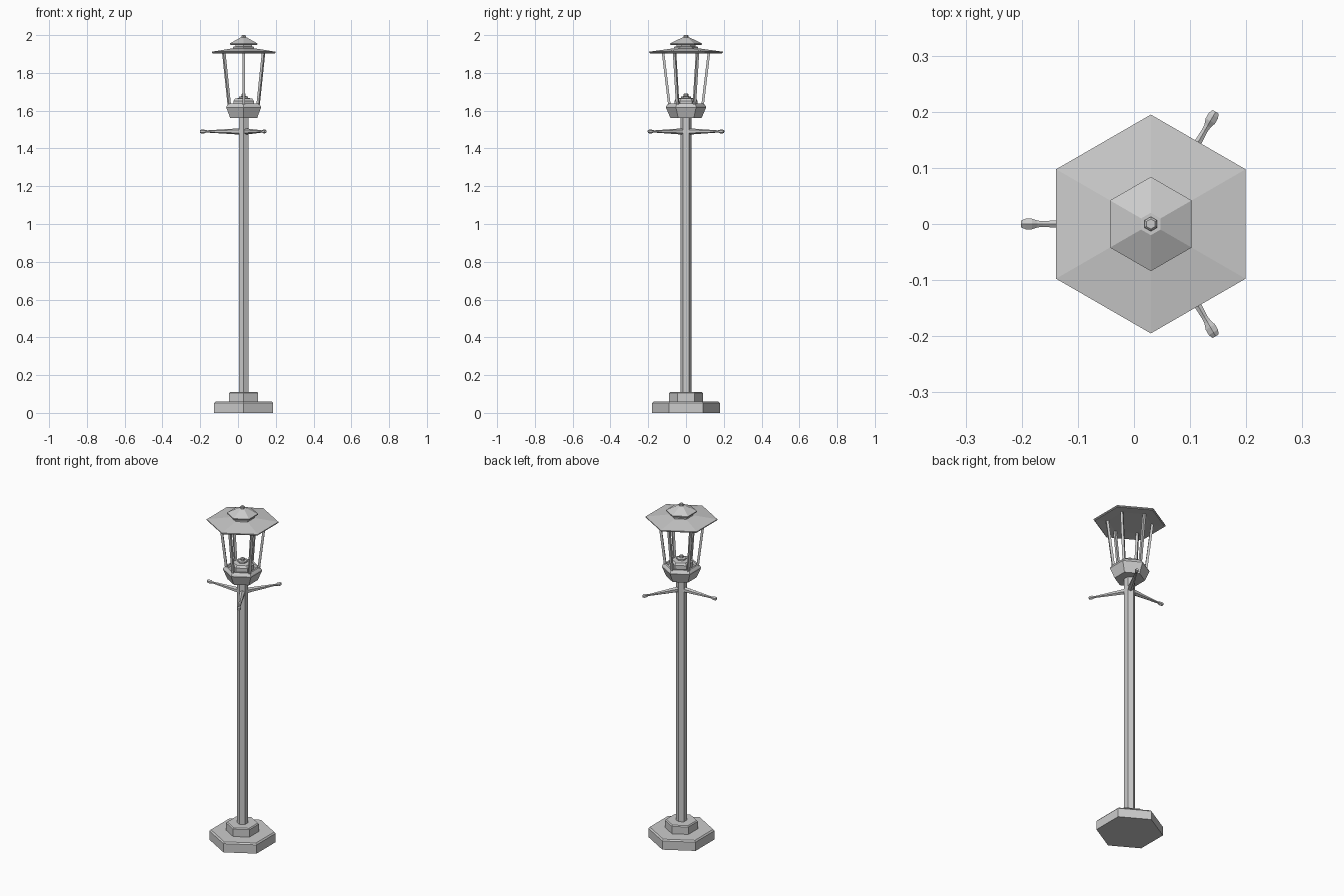
import bpy, bmesh
from math import radians, cos, sin
from mathutils import Matrix, Vector

if "Cube" in bpy.data.objects:
    bpy.data.objects.remove(bpy.data.objects["Cube"])

CX = 0.03  # lamp axis
AXIS = Matrix.Translation((CX, 0, 0))


def lathe(name, profile, sides=6, start=90, matrix=AXIS):
    """Flat-faced solid of revolution from (radius, height) points, bottom to top."""
    bm = bmesh.new()
    rings = []
    for r, z in profile:
        rings.append([bm.verts.new((r * cos(radians(start + 360 * i / sides)),
                                    r * sin(radians(start + 360 * i / sides)), z))
                      for i in range(sides)])
    for a, b in zip(rings, rings[1:]):
        for i in range(sides):
            j = (i + 1) % sides
            bm.faces.new((a[i], a[j], b[j], b[i]))
    bm.faces.new(rings[0][::-1])
    bm.faces.new(rings[-1])
    bm.transform(matrix)
    bmesh.ops.recalc_face_normals(bm, faces=bm.faces)
    mesh = bpy.data.meshes.new(name)
    bm.to_mesh(mesh)
    bm.free()
    ob = bpy.data.objects.new(name, mesh)
    bpy.context.collection.objects.link(ob)
    return ob


# stepped base and pole
lathe("base_plinth", [(0.18, 0), (0.18, 0.052), (0.172, 0.06)])
lathe("base_step", [(0.089, 0.058), (0.089, 0.104), (0.083, 0.11)])
lathe("pole", [(0.03, 0.108), (0.03, 1.565)])

# lantern cup with a recessed floor
lathe("lantern_cup", [(0.082, 1.56), (0.107, 1.618), (0.105, 1.624), (0.094, 1.638),
                      (0.083, 1.638), (0.078, 1.625)])

# burner inside the lantern
lathe("burner", [(0.062, 1.622), (0.062, 1.652), (0.052, 1.664), (0.027, 1.667),
                 (0.027, 1.675), (0.012, 1.677), (0.012, 1.688), (0.007, 1.692)])

# six leaning glass-frame posts
for i in range(6):
    a = radians(90 + 60 * i)
    d = Vector((cos(a), sin(a), 0))
    low = d * 0.088 + Vector((CX, 0, 1.63))
    high = d * 0.122 + Vector((CX, 0, 1.912))
    axis = high - low
    tangent = Vector((-sin(a), cos(a), 0))
    z = axis.normalized()
    rot = Matrix((tangent.cross(z), tangent, z)).transposed().to_4x4()
    lathe(f"lantern_post_{i + 1}", [(0.0095, 0), (0.0095, axis.length)], 4, 45,
          Matrix.Translation(low) @ rot)

# roof, vent cap and finial
lathe("roof", [(0.12, 1.908), (0.19, 1.903), (0.195, 1.907), (0.195, 1.912), (0.06, 1.931)])
lathe("roof_neck", [(0.064, 1.925), (0.064, 1.938), (0.05, 1.94), (0.05, 1.952)])
lathe("vent_cap", [(0.078, 1.947), (0.084, 1.95), (0.084, 1.956), (0.02, 1.987)])
lathe("finial", [(0.013, 1.982), (0.013, 1.996), (0.009, 2.0)])

# three tapered ladder arms with knob ends
arm = [(0.017, 0.0), (0.016, 0.03), (0.006, 0.192), (0.007, 0.202), (0.011, 0.212),
       (0.011, 0.223), (0.007, 0.231)]
for i, deg in enumerate((60, 180, 300)):
    m = (Matrix.Translation((CX, 0, 1.49)) @ Matrix.Rotation(radians(deg), 4, 'Z')
         @ Matrix.Rotation(radians(90), 4, 'Y'))
    lathe(f"cross_arm_{i + 1}", arm, 6, 0, m)
